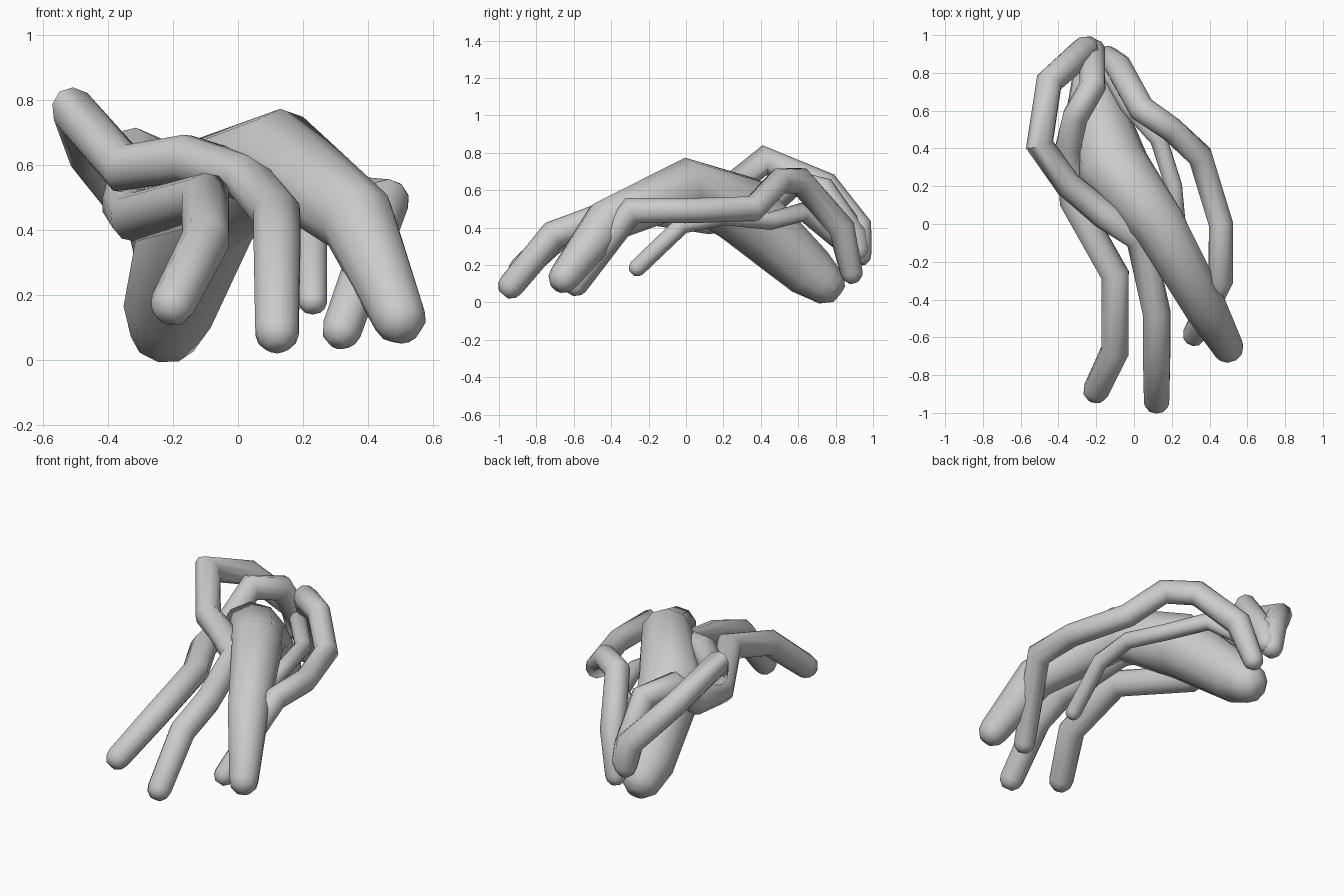
import bpy, bmesh, math
from mathutils import Vector

cube = bpy.data.objects.get("Cube")
if cube:
    bpy.data.objects.remove(cube, do_unlink=True)

grey = bpy.data.materials.new("plain grey")
grey.use_nodes = True
colour = (0.6, 0.6, 0.6, 1)
grey.diffuse_color = colour
grey.node_tree.nodes["Principled BSDF"].inputs["Base Color"].default_value = colour


def tip_rings(end, neighbour, r):
    """Two shrinking rings that round off a tube end."""
    out = (end - neighbour).normalized() * r
    return [(end + out * 0.5, r * 0.87), (end + out * 0.92, r * 0.45)]


def tube(name, path, sides=10):
    """Mitred tube through (x, y, z, radius) points with rounded ends."""
    line = [(Vector(p[:3]), p[3]) for p in path]
    first = tip_rings(line[0][0], line[1][0], line[0][1])
    last = tip_rings(line[-1][0], line[-2][0], line[-1][1])
    line = first[::-1] + line + last
    pts = [p for p, r in line]
    bm = bmesh.new()
    d = (pts[1] - pts[0]).normalized()
    side = d.orthogonal().normalized()
    rings = []
    for i, (p, r) in enumerate(line):
        din = (p - pts[i - 1]).normalized() if i else d
        dout = (pts[i + 1] - p).normalized() if i < len(pts) - 1 else din
        t = (din + dout).normalized()
        side = (side - t * side.dot(t)).normalized()
        up = t.cross(side)
        bend = dout - din
        stretch = min(1 / max(t.dot(din), 0.5), 1.25)
        ring = []
        for k in range(sides):
            a = 2 * math.pi * k / sides
            v = (side * math.cos(a) + up * math.sin(a)) * r
            if bend.length > 0.01:
                b = bend.normalized()
                v += b * v.dot(b) * (stretch - 1)
            ring.append(bm.verts.new(p + v))
        rings.append(ring)
    for a, b in zip(rings, rings[1:]):
        for k in range(sides):
            n = (k + 1) % sides
            bm.faces.new((a[k], a[n], b[n], b[k]))
    bm.faces.new(rings[0])
    bm.faces.new(rings[-1])
    bmesh.ops.recalc_face_normals(bm, faces=bm.faces)
    mesh = bpy.data.meshes.new(name)
    bm.to_mesh(mesh)
    bm.free()
    mesh.materials.append(grey)
    obj = bpy.data.objects.new(name, mesh)
    bpy.context.collection.objects.link(obj)
    bpy.ops.object.select_all(action='DESELECT')
    obj.select_set(True)
    bpy.context.view_layer.objects.active = obj
    bpy.ops.object.shade_smooth_by_angle(angle=math.radians(60))


# Thick central root
tube("main_root", [
    (.495, -.65, .135, .085), (.37, -.43, .43, .118), (.13, 0, .62, .145),
    (-.11, .3, .495, .19), (-.21, .66, .165, .145), (-.22, .73, .11, .12)])

# Root arching highest on the right side
tube("high_arch_root", [
    (.12, -.935, .09, .07), (.12, -.71, .36, .075), (.12, -.47, .45, .075),
    (.03, -.07, .56, .075), (-.16, .05, .62, .075), (-.35, .21, .59, .072),
    (-.5, .42, .76, .07), (-.45, .75, .625, .07), (-.26, .92, .4, .075),
    (-.24, .93, .26, .065)])

# Lower root on the right side
tube("low_right_root", [
    (-.2, -.88, .175, .07), (-.1, -.67, .37, .075), (-.1, -.27, .5, .075),
    (-.32, .12, .44, .075), (-.35, .4, .48, .07), (-.31, .57, .64, .07),
    (-.22, .73, .6, .07), (-.22, .9, .36, .07), (-.21, .92, .28, .06)])

# Root sweeping round the left side
tube("left_root", [
    (.32, -.585, .095, .062), (.46, -.29, .49, .067), (.46, 0, .49, .067),
    (.35, .36, .5, .067), (.2, .5, .65, .067), (.04, .61, .65, .07),
    (-.08, .83, .4, .072), (-.14, .885, .16, .06)])

# Thin inner root
tube("thin_inner_root", [
    (.23, -.26, .185, .046), (.23, -.02, .415, .047), (.21, .2, .46, .047),
    (.13, .45, .435, .047), (-.03, .63, .485, .05), (-.14, .83, .32, .05)])
